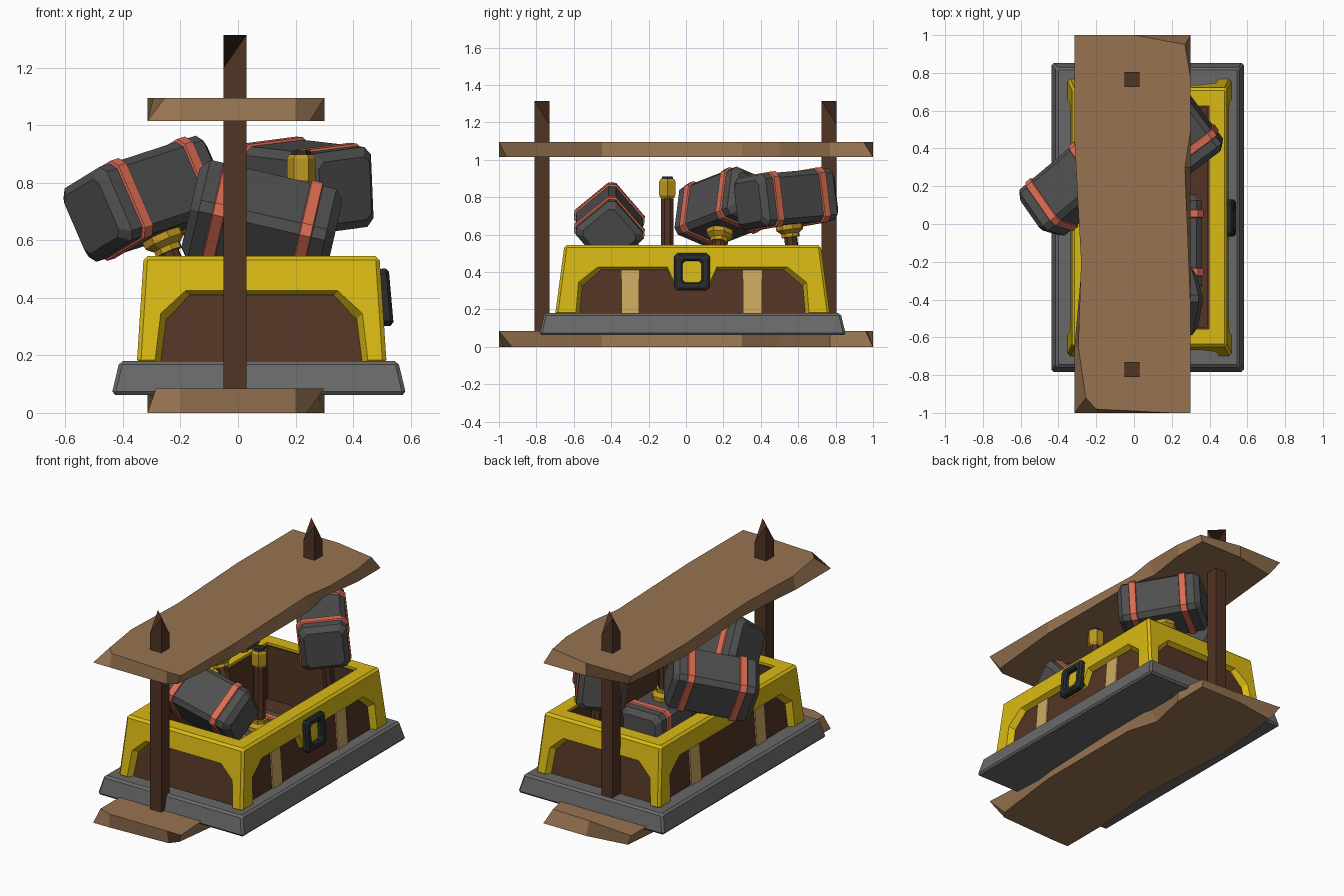
import bpy, bmesh, math
from mathutils import Matrix, Vector

if "Cube" in bpy.data.objects:
    bpy.data.objects.remove(bpy.data.objects["Cube"])


def mat(name, r, g, b):
    m = bpy.data.materials.new(name)
    m.diffuse_color = (r, g, b, 1)
    m.use_nodes = True
    m.node_tree.nodes["Principled BSDF"].inputs["Base Color"].default_value = m.diffuse_color
    return m


PLANK = mat("plank wood", 0.31, 0.173, 0.082)
POST = mat("dark wood", 0.083, 0.033, 0.017)
PANEL = mat("brown panel", 0.088, 0.036, 0.018)
YELLOW = mat("yellow paint", 0.70, 0.49, 0.007)
GOLD = mat("gold metal", 0.52, 0.31, 0.014)
BASE = mat("mid grey", 0.14, 0.14, 0.14)
HEAD = mat("dark grey", 0.078, 0.078, 0.08)
CORAL = mat("coral band", 0.70, 0.15, 0.085)
TAN = mat("tan strip", 0.62, 0.40, 0.12)
BLACK = mat("black metal", 0.022, 0.024, 0.027)


def loft(name, loops, m, closed=False, M=None, bevel=0):
    """Skin a list of equal-length point loops; cap the ends unless closed."""
    bm = bmesh.new()
    rows = [[bm.verts.new(p) for p in lp] for lp in loops]
    n = len(rows[0])
    pairs = list(zip(rows, rows[1:])) + ([(rows[-1], rows[0])] if closed else [])
    for a, b in pairs:
        for i in range(n):
            j = (i + 1) % n
            bm.faces.new((a[i], a[j], b[j], b[i]))
    if not closed:
        bm.faces.new(rows[0][::-1])
        bm.faces.new(rows[-1])
    bmesh.ops.recalc_face_normals(bm, faces=bm.faces)
    if bevel:
        bmesh.ops.bevel(bm, geom=bm.edges[:], offset=bevel, segments=1,
                        affect='EDGES', profile=0.5)
    me = bpy.data.meshes.new(name)
    bm.to_mesh(me)
    bm.free()
    me.materials.append(m)
    ob = bpy.data.objects.new(name, me)
    bpy.context.collection.objects.link(ob)
    if M:
        ob.matrix_world = M
    return ob


def rect(x0, x1, y0, y1, z, inset=0):
    i = inset
    return [(x0 + i, y0 + i, z), (x1 - i, y0 + i, z), (x1 - i, y1 - i, z), (x0 + i, y1 - i, z)]


def ngon(r, z, n=6):
    return [(r * math.cos(math.tau * (k + .5) / n), r * math.sin(math.tau * (k + .5) / n), z)
            for k in range(n)]


def octa(a, b, c):
    """Rectangle of half sizes a, b with corners cut by c."""
    return [(a, -b + c), (a, b - c), (a - c, b), (-a + c, b),
            (-a, b - c), (-a, -b + c), (-a + c, -b), (a - c, -b)]


# Planks: rectangle outline with chipped edges (inset x, y on top or bottom)
OUT = [(-.315, -1), (-.2, -1), (.2, -1), (.3, -1), (.3, -.45), (.3, .3), (.3, .5), (.3, .77),
       (.3, 1), (.0, 1), (-.315, 1), (-.315, .45), (-.315, -.2), (-.315, -.65)]


def plank(name, z0, z1, low, high):
    def loop(z, chips):
        return [(x + chips.get(i, (0, 0))[0], y + chips.get(i, (0, 0))[1], z)
                for i, (x, y) in enumerate(OUT)]
    loft(name, [loop(z0, low), loop(z1, high)], PLANK)


plank("bottom_plank", 0, .085, {2: (0, .02), 3: (-.06, .07), 6: (-.06, 0), 10: (.05, -.04), 12: (.04, 0)},
      {0: (.03, .03), 4: (-.03, 0), 8: (-.04, -.04), 9: (0, -.03), 13: (.03, 0)})
plank("top_plank", 1.015, 1.095, {3: (-.05, .04), 6: (-.04, 0), 10: (.05, -.05), 12: (.04, 0)},
      {0: (.06, .08), 1: (0, .02), 5: (-.03, 0), 8: (-.03, -.05), 12: (.035, 0), 13: (.02, 0)})

# Posts with wedge-cut tops
for name, y in (("front_post", -.77), ("back_post", .765)):
    s = rect(-.05, .03, y - .04, y + .04, .06)
    top = [(p[0], p[1], h) for p, h in zip(s, (1.2, 1.315, 1.19, 1.315))]
    loft(name, [s, top], POST)

# Grey base tray
loft("base_tray", [rect(-.44, .585, -.785, .855, .063), rect(-.412, .557, -.757, .827, .18)],
     BASE, bevel=.012)

# Yellow chest frame, hollowed and cut with arched openings
B = (-.352, .517, -.70, .77)
T = (-.328, .492, -.65, .72)
frame = loft("chest_frame", [rect(*B, .17), rect(*T, .545)], YELLOW, bevel=.014)
cutters = [loft("cut_inside", [rect(*T, .1, .095), rect(*T, .7, .095)], YELLOW)]


def arch(c, h, ch):
    return [(c - h, .1), (c - h + .01, .325), (c - h + ch, .41),
            (c + h - ch, .41), (c + h - .01, .325), (c + h, .1)]


def side_cutter(name, pts, c, depths, along_x):
    loops = []
    for d, w in zip(depths, (0, 0, .08)):
        lp = []
        for u, z in pts:
            u2 = u + math.copysign(w, u - c) if abs(u - c) > .2 else u
            z2 = z + w if z > .2 else z
            lp.append((d, u2, z2) if along_x else (u2, d, z2))
        loops.append(lp)
    cutters.append(loft(name, loops, YELLOW))


end = arch(.082, .34, .09)
side = arch(.035, .60, .11)
notched = side[:3] + [(-.1, .41), (-.06, .32), (.125, .32), (.165, .41)] + side[3:]
side_cutter("cut_front", end, .082, (-.58, -.64, -.78), False)
side_cutter("cut_back", end, .082, (.65, .71, .85), False)
side_cutter("cut_left", side, .035, (-.25, -.305, -.445), True)
side_cutter("cut_right", notched, .035, (.41, .47, .61), True)
for c in cutters:
    md = frame.modifiers.new("cut", 'BOOLEAN')
    md.operation = 'DIFFERENCE'
    md.solver = 'EXACT'
    md.object = c
    bpy.context.view_layer.objects.active = frame
    bpy.ops.object.modifier_apply(modifier=md.name)
for c in cutters:
    bpy.data.objects.remove(c)

# Brown panels and floor behind the frame
loft("chest_panels", [rect(*B, .17, .036), rect(*T, .53, .036),
                      rect(*T, .53, .105), rect(*T, .17, .105)], PANEL, closed=True)
loft("chest_floor", [rect(*T, .17, .08), rect(*T, .195, .08)], PANEL)

# Tan strips on the long sides
for y0, y1 in ((-.345, -.25), (.305, .405)):
    for nm, b, t, s in (("right", .49, .471, -1), ("left", -.325, -.307, 1)):
        lo = sorted((b, b + s * .03))
        hi = sorted((t, t + s * .03))
        loft(nm + "_strip", [rect(*lo, y0, y1, .17), rect(*hi, y0, y1, .425)], TAN)

# Lock ring on the right side
M = Matrix.Translation((.513, .032, .402)) @ Matrix.Rotation(math.radians(-5), 4, 'Y')


def ringloop(x, a, b, c):
    return [(x, u, v) for u, v in octa(a, b, c)]


loft("lock_ring", [ringloop(-.02, .097, .1, .018), ringloop(.01, .097, .1, .018),
                   ringloop(.02, .085, .088, .016), ringloop(.02, .06, .066, .016),
                   ringloop(.01, .05, .058, .014), ringloop(-.02, .05, .058, .014)],
     BLACK, closed=True, M=M)


# Hammers: head along local x, handle down local -z
def hammer(name, loc, yaw, pitch, roll):
    r = [math.radians(a) for a in (yaw, -pitch, roll)]
    M = (Matrix.Translation(loc) @ Matrix.Rotation(r[0], 4, 'Z')
         @ Matrix.Rotation(r[1], 4, 'Y') @ Matrix.Rotation(r[2], 4, 'X'))

    def sec(x, h):
        return [(x, u, v) for u, v in octa(h, h, h * .2)]
    loft(name + "_head", [sec(-.255, .11), sec(-.225, .14), sec(.225, .14), sec(.255, .11)], HEAD, M=M)
    for x in (-.155, .155):
        loft(name + "_band", [sec(x - .023, .139), sec(x - .019, .148),
                              sec(x + .019, .148), sec(x + .023, .139)], CORAL, M=M)
    loft(name + "_collar", [ngon(.075, -.13, 8), ngon(.075, -.165, 8), ngon(.05, -.185, 8),
                            ngon(.05, -.205, 8)], GOLD, M=M)
    loft(name + "_handle", [ngon(.036, -.19, 8), ngon(.036, -.55, 8)], POST, M=M)
    loft(name + "_pommel", [ngon(.036, -.53), ngon(.05, -.55), ngon(.05, -.625), ngon(.042, -.638)],
         GOLD, M=M)
    loft(name + "_cap", [ngon(.036, -.63), ngon(.033, -.652)], BLACK, M=M)


hammer("left_hammer", (-.32, .20, .745), 40, 14, -20)
hammer("front_hammer", (.083, -.41, .655), 0, -13, 40)
hammer("back_hammer", (.22, .535, .79), -53, -4, 6)
hammer("upturned_hammer", (.22, -.10, .26), 90, 0, 180)
